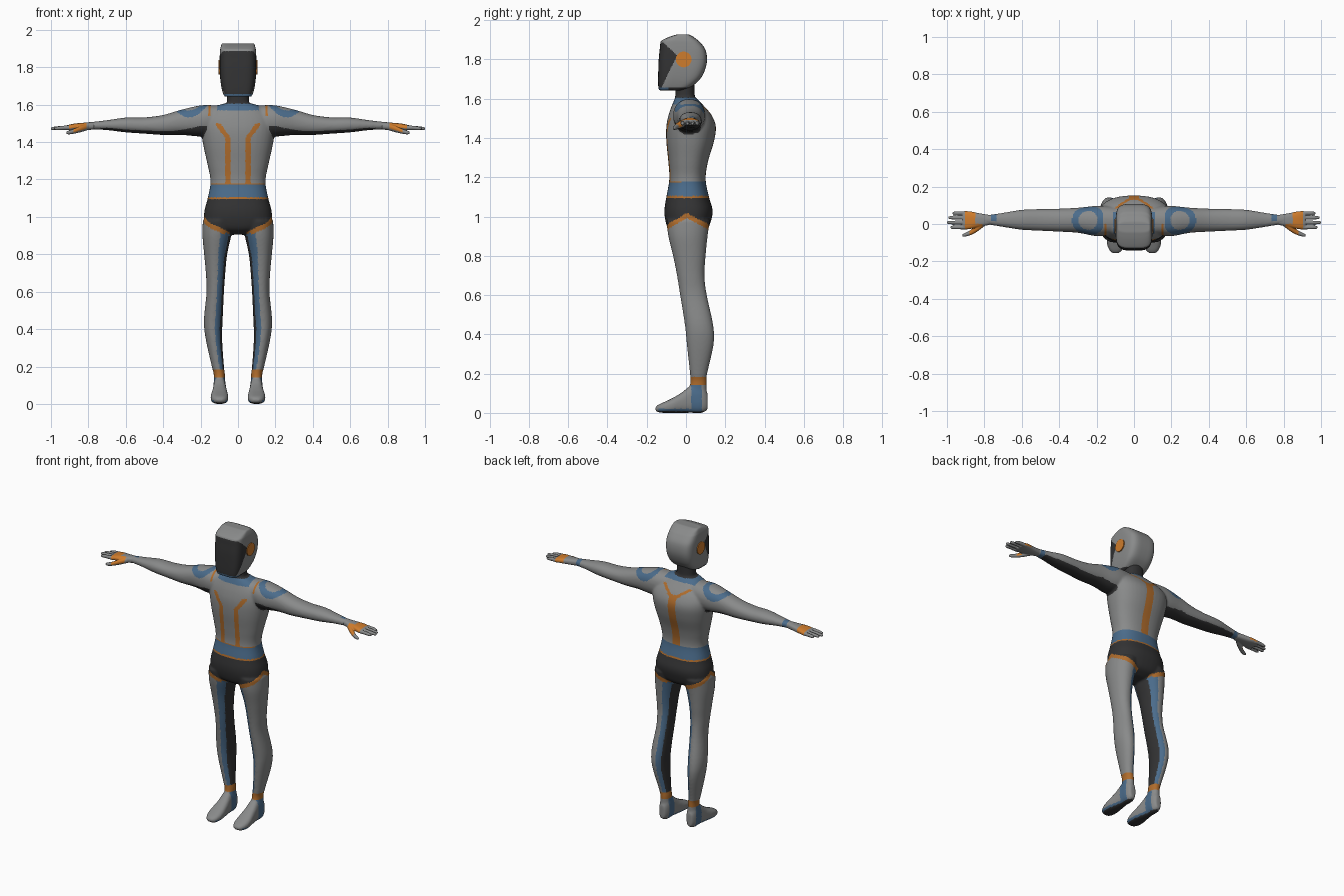
import bpy, bmesh, math

# ---------- colours ----------
GREY, DARK, BLUE, ORANGE, RUST = range(5)
mats = []
for name, col in (("suit grey", (.25, .255, .255)), ("dark panel", (.033, .033, .034)),
                  ("blue trim", (.07, .15, .26)), ("bright orange", (.62, .2, .025)),
                  ("deep orange trim", (.43, .15, .025))):
    m = bpy.data.materials.new(name)
    m.diffuse_color = (*col, 1)
    mats.append(m)


# ---------- helpers ----------
def spline(rows, steps=5):
    """Smoothly interpolate the key sections."""
    out = []
    for i in range(len(rows) - 1):
        p0, p1, p2 = rows[max(i - 1, 0)], rows[i], rows[i + 1]
        p3 = rows[min(i + 2, len(rows) - 1)]
        for k in range(steps):
            u = k / steps
            out.append([.5 * (2 * b + (c - a) * u + (2 * a - 5 * b + 4 * c - d) * u * u
                              + (3 * b - a - 3 * c + d) * u ** 3)
                        for a, b, c, d in zip(p0, p1, p2, p3)])
    out.append(list(rows[-1]))
    return out


def loft(bm, rows, axis, power=2.2, s=1, n=40):
    """Rows are (position, a_min, a_max, b_min, b_max) along the axis."""
    rings = []
    for t, a0, a1, b0, b1 in spline(rows):
        ring = []
        for i in range(n):
            w = 2 * math.pi * i / n
            c, d = math.cos(w), math.sin(w)
            a = (a0 + a1) / 2 + (a1 - a0) / 2 * math.copysign(abs(c) ** (2 / power), c)
            b = (b0 + b1) / 2 + (b1 - b0) / 2 * math.copysign(abs(d) ** (2 / power), d)
            x, y, z = {'x': (t, a, b), 'y': (a, t, b), 'z': (a, b, t)}[axis]
            ring.append(bm.verts.new((x * s, y, z)))
        rings.append(ring)
    for r, q in zip(rings, rings[1:]):
        for i in range(n):
            bm.faces.new((r[i], r[(i + 1) % n], q[(i + 1) % n], q[i]))
    bm.faces.new(rings[0])
    bm.faces.new(rings[-1])


def finish(bm, name, rule, voxel=None, smooth=0):
    """Fuse overlapping lofts into one skin, then colour its faces by a rule."""
    bmesh.ops.recalc_face_normals(bm, faces=bm.faces[:])
    me = bpy.data.meshes.new(name)
    bm.to_mesh(me)
    bm.free()
    ob = bpy.data.objects.new(name, me)
    bpy.context.collection.objects.link(ob)
    if voxel:
        r = ob.modifiers.new("fuse", 'REMESH')
        r.mode, r.voxel_size = 'VOXEL', voxel
        sm = ob.modifiers.new("relax", 'SMOOTH')
        sm.factor, sm.iterations = .5, smooth
        dg = bpy.context.evaluated_depsgraph_get()
        ob.data = bpy.data.meshes.new_from_object(ob.evaluated_get(dg))
        ob.modifiers.clear()
    ob.data.materials.clear()
    for m in mats:
        ob.data.materials.append(m)
    for p in ob.data.polygons:
        p.use_smooth = voxel is not None
        p.material_index = rule(p.center, p.normal)
    return ob


# ---------- body: torso, neck, arms, legs, feet ----------
bm = bmesh.new()
torso = [(.905, .07, -.04, .06), (.93, .14, -.085, .105), (.97, .178, -.103, .125),
         (1.03, .18, -.11, .136), (1.1, .162, -.1, .117), (1.19, .147, -.085, .1),
         (1.28, .163, -.09, .112), (1.38, .185, -.1, .142), (1.46, .197, -.1, .152),
         (1.52, .192, -.088, .128), (1.57, .15, -.07, .085), (1.605, .085, -.055, .05)]
loft(bm, [(z, -w, w, a, b) for z, w, a, b in torso], 'z', 2.4)
loft(bm, [(1.55, -.07, .07, -.06, .06), (1.61, -.06, .06, -.055, .045),
          (1.69, -.058, .058, -.055, .045)], 'z')
arm = [(.05, -.05, .08, 1.46, 1.597), (.13, -.06, .095, 1.44, 1.597), (.2, -.065, .097, 1.43, 1.596),
       (.3, -.047, .087, 1.438, 1.574), (.4, -.041, .082, 1.438, 1.545),
       (.5, -.036, .08, 1.445, 1.532), (.6, -.031, .076, 1.452, 1.531),
       (.7, -.016, .06, 1.464, 1.517), (.78, -.004, .049, 1.467, 1.508), (.82, -.006, .05, 1.466, 1.504)]
leg = [(.1, .068, .13, .015, .105), (.16, .07, .13, .022, .105), (.2, .075, .14, .02, .108),
       (.35, .085, .173, .004, .141), (.45, .082, .182, -.006, .138), (.6, .075, .168, -.03, .106),
       (.7, .068, .172, -.046, .094), (.8, .058, .181, -.066, .1), (.9, .036, .19, -.09, .11),
       (.98, .02, .188, -.1, .122)]
foot = [(-.156, .08, .115, .012, .03), (-.14, .063, .132, .003, .042), (-.11, .053, .144, 0, .056),
        (-.07, .052, .146, 0, .075), (-.02, .058, .138, 0, .105), (.03, .065, .132, 0, .143),
        (.08, .065, .132, 0, .145), (.11, .08, .118, .015, .1)]
for s in (1, -1):
    loft(bm, arm, 'x', 2.2, s)
    loft(bm, leg, 'z', 2.1, s)
    loft(bm, foot, 'y', 2.6, s)


def body_rule(c, nrm):
    x, y, z = abs(c.x), c.y, c.z
    inward = -nrm.x * (1 if c.x > 0 else -1)
    # arms and shoulders
    if x > .165 and z > 1.4:
        if .052 < math.dist((x, y, z), (.245, .02, 1.58)) < .088 and nrm.z > -.3:
            return BLUE
        if .735 < x < .765 and nrm.y > -.2:
            return BLUE
        limit = -.25 - .4 * min(1, max(0, (x - .2) / .15))
        if nrm.z < limit and x < .735 and y < .075:
            return DARK
        return GREY
    # neck and collar
    if z > 1.605:
        return DARK
    if z > 1.57 + max(0, y) * .2 and x < .112:
        return BLUE
    # chest and back stripes
    if z > 1.18:
        if z > 1.54 and y < 0 and abs(x - .152) < .007:
            return RUST
        if nrm.y < -.2 and z < 1.5 and abs(x - .053 - max(0, z - 1.42) * .7) < .0155:
            return RUST
        if nrm.y > 0 and z < 1.56 and abs(x - max(0, z - 1.5) * 1.6) < (.026 if z < 1.52 else .014):
            return RUST
        return GREY
    # belt and briefs
    if z > 1.174 and nrm.y < -.3:
        return RUST
    if z > 1.104:
        return BLUE
    if z > 1.094:
        return RUST
    # brief edge drops around the leg from the hip to the crotch
    edge = 1.02 - .068 * math.atan2(abs(y - .005), x - .115) / (math.pi / 2)
    if z > edge or (x < .045 and z > .895):
        return DARK
    if z > edge - .027 and inward < .6:
        return RUST
    # legs
    if z > .185:
        return DARK if inward > .85 else BLUE if inward > .25 else GREY
    if z > .143:
        return RUST
    # feet
    if z < .009:
        return DARK
    if .025 < y < .08 or (z < .02 and -.14 < y < .05):
        return BLUE
    return GREY


finish(bm, "suit_body", body_rule, .006, 10)


# ---------- hands ----------
def hand_rule(c, nrm):
    x = abs(c.x)
    if nrm.z > -.35 and (.85 < x < .905 and c.y > -.035 or .81 < x < .88 and c.y < .0):
        return ORANGE
    return GREY


for s, side in ((1, "left"), (-1, "right")):
    bm = bmesh.new()
    loft(bm, [(.77, -.004, .048, 1.467, 1.507), (.83, -.016, .058, 1.463, 1.503),
              (.88, -.027, .068, 1.462, 1.498), (.915, -.026, .066, 1.464, 1.49)], 'x', 2.6, s)
    for y, tip in ((-.018, .982), (.008, 1.0), (.034, .992), (.058, .97)):
        loft(bm, [(.89, y - .011, y + .011, 1.465, 1.489), (.94, y - .01, y + .01, 1.465, 1.487),
                  (tip - .012, y - .009, y + .009, 1.464, 1.482),
                  (tip, y - .005, y + .005, 1.467, 1.478)], 'x', 2, s, 20)
    loft(bm, [(.8, -.012, .02, 1.465, 1.498), (.84, -.042, -.005, 1.453, 1.488),
              (.875, -.06, -.033, 1.445, 1.472), (.905, -.068, -.048, 1.441, 1.462),
              (.918, -.066, -.054, 1.444, 1.457)], 'x', 2, s, 20)
    finish(bm, side + "_hand", hand_rule, .0035, 3)

# ---------- helmet ----------
bm = bmesh.new()
head = [(1.643, .07, -.136, -.02), (1.66, .08, -.141, .025), (1.7, .09, -.142, .072),
        (1.75, .096, -.141, .098), (1.8, .098, -.139, .107), (1.85, .098, -.134, .099),
        (1.89, .096, -.129, .07), (1.902, .094, -.115, .055), (1.917, .09, -.08, .035),
        (1.928, .085, -.045, .012)]
loft(bm, [(z, -w, w, a, b) for z, w, a, b in head], 'z', 4.2, 1, 72)


def head_rule(c, nrm):
    z = c.z
    if z < 1.657:
        return BLUE if c.y < -.09 and nrm.z > -.8 else DARK
    # visor wraps back to a point at each side
    if z < 1.885:
        back = -.045 - (.08 * (z - 1.82) / .075 if z > 1.82 else .08 * (1.82 - z) / .163)
        if c.y < back:
            return DARK
    return GREY


finish(bm, "helmet", head_rule, .004, 4)

# ---------- ear discs ----------
for s, side in ((1, "left"), (-1, "right")):
    bm = bmesh.new()
    loft(bm, [(.085, -.052, .028, 1.76, 1.84), (.103, -.052, .028, 1.76, 1.84)], 'x', 2, s, 32)
    finish(bm, side + "_ear_disc", lambda c, n: ORANGE)
